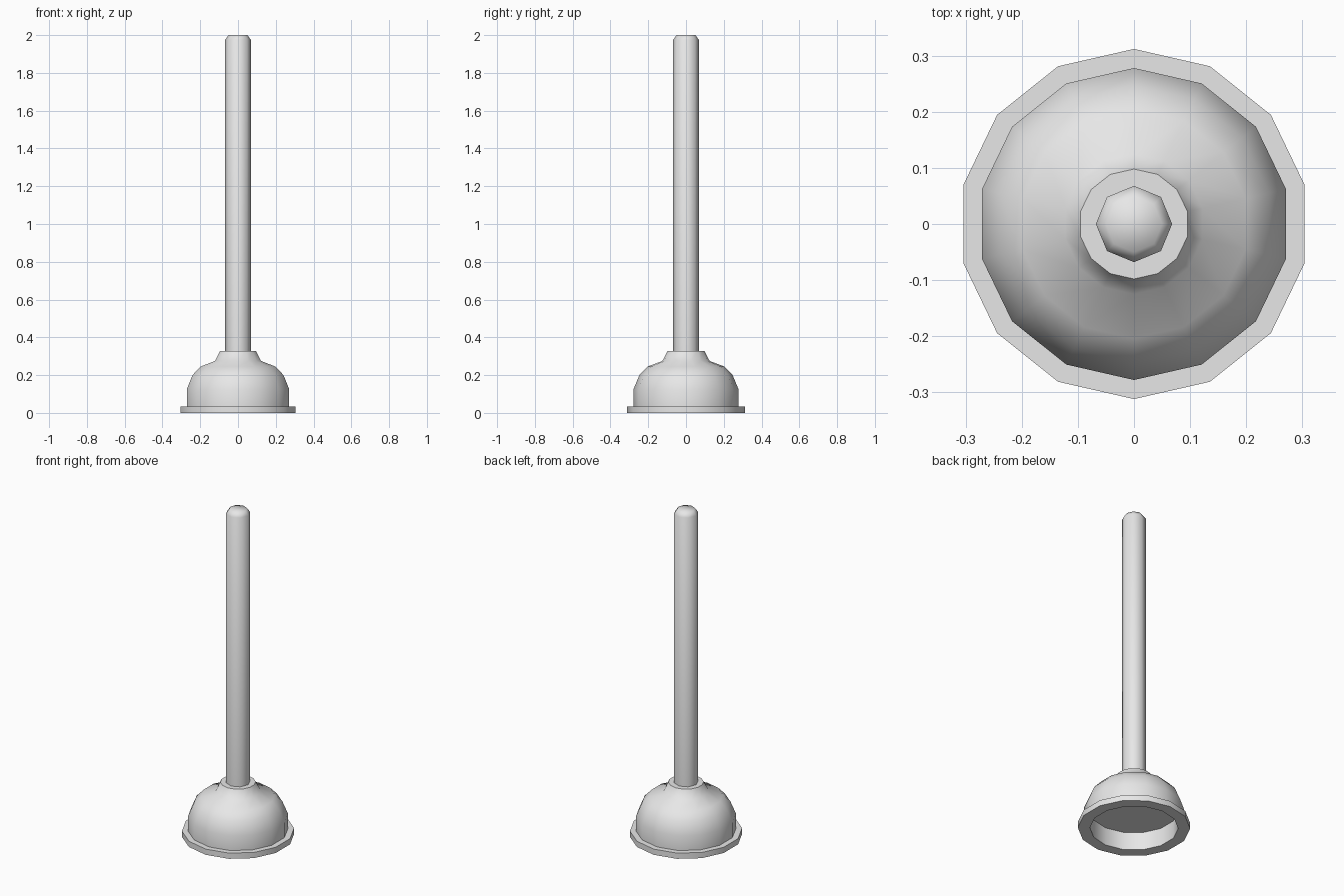
import bpy
import bmesh
from math import cos, sin, pi, radians

cube = bpy.data.objects.get("Cube")
if cube:
    bpy.data.objects.remove(cube, do_unlink=True)

grey = bpy.data.materials.new("light_grey")
grey.use_nodes = True
colour = (0.8, 0.8, 0.8, 1)
grey.diffuse_color = colour
grey.node_tree.nodes["Principled BSDF"].inputs["Base Color"].default_value = colour


def lathe(name, profile, sides):
    """Turn (radius, height) points round z, with flat caps at both ends."""
    bm = bmesh.new()
    rings = []
    for r, z in profile:
        angles = [pi / 2 + 2 * pi * i / sides for i in range(sides)]
        rings.append([bm.verts.new((r * cos(a), r * sin(a), z)) for a in angles])
    for low, high in zip(rings, rings[1:]):
        for i in range(sides):
            j = (i + 1) % sides
            bm.faces.new((low[i], low[j], high[j], high[i]))
    bm.faces.new(rings[0][::-1])
    bm.faces.new(rings[-1])
    bmesh.ops.recalc_face_normals(bm, faces=bm.faces)
    mesh = bpy.data.meshes.new(name)
    bm.to_mesh(mesh)
    bm.free()
    mesh.materials.append(grey)
    obj = bpy.data.objects.new(name, mesh)
    bpy.context.collection.objects.link(obj)
    bpy.ops.object.select_all(action="DESELECT")
    obj.select_set(True)
    bpy.context.view_layer.objects.active = obj
    bpy.ops.object.shade_smooth_by_angle(angle=radians(58))
    return obj


# Rubber cup: recess ceiling, inner wall, rim, bell and collar
lathe("rubber_cup", [
    (0.245, 0.11), (0.245, 0), (0.312, 0), (0.312, 0.035), (0.278, 0.035),
    (0.278, 0.125), (0.247, 0.2), (0.204, 0.245), (0.125, 0.275), (0.098, 0.328),
], 14)

# Handle with a chamfered top
lathe("handle", [(0.068, 0.3), (0.068, 1.975), (0.05, 2)], 8)
